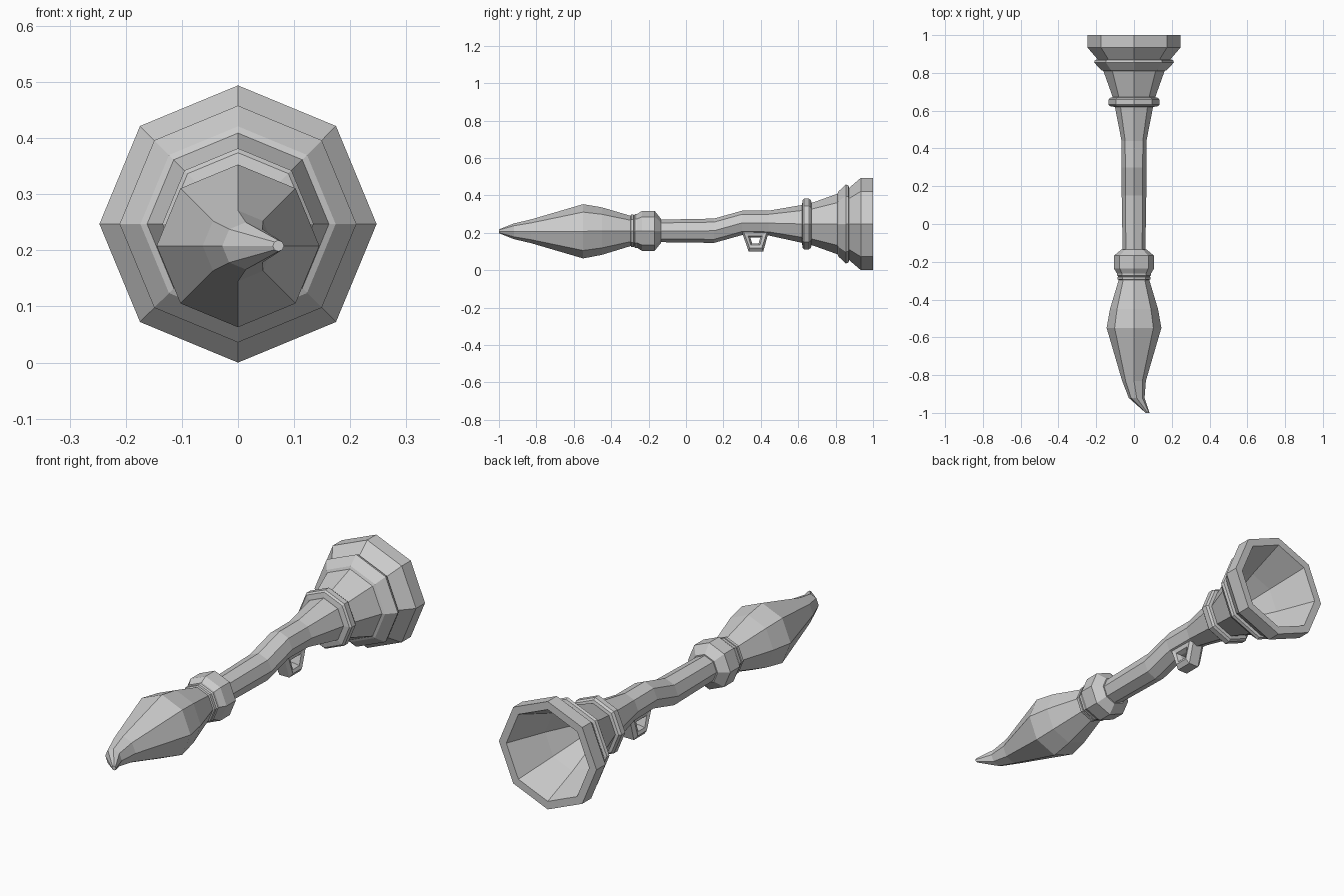
import bpy, bmesh, math


def finish(name, bm):
    bmesh.ops.recalc_face_normals(bm, faces=bm.faces)
    me = bpy.data.meshes.new(name)
    bm.to_mesh(me)
    bm.free()
    ob = bpy.data.objects.new(name, me)
    bpy.context.collection.objects.link(ob)
    return ob


def bridge(bm, a, b):
    n = len(a)
    for i in range(n):
        j = (i + 1) % n
        bm.faces.new((a[i], a[j], b[j], b[i]))


def loft(name, stations, sides=8):
    """Octagonal rings across the y axis; station = (y, radius, centre z, centre x)."""
    bm = bmesh.new()
    rings = []
    for y, r, z, *x in stations:
        cx = x[0] if x else 0
        rings.append([bm.verts.new((cx + r * math.cos(2 * math.pi * k / sides), y,
                                    z + r * math.sin(2 * math.pi * k / sides)))
                      for k in range(sides)])
    for a, b in zip(rings, rings[1:]):
        bridge(bm, a, b)
    bm.faces.new(rings[0])
    bm.faces.new(rings[-1])
    return finish(name, bm)


# Brush head with the tip curling to one side
loft("bristles", [(-1, 0.010, 0.208, 0.072), (-0.92, 0.042, 0.208, 0.014),
                  (-0.83, 0.063, 0.208), (-0.55, 0.145, 0.208),
                  (-0.45, 0.127, 0.209), (-0.28, 0.076, 0.21)])

# Thin band and large collar behind the bristles
loft("ferrule_band", [(-0.297, 0.078, 0.21), (-0.293, 0.087, 0.21),
                      (-0.280, 0.087, 0.21), (-0.276, 0.078, 0.21)])
loft("ferrule_collar", [(-0.282, 0.078, 0.21), (-0.272, 0.090, 0.21), (-0.262, 0.090, 0.21),
                        (-0.235, 0.107, 0.21), (-0.168, 0.107, 0.21), (-0.135, 0.066, 0.21)])

# Bent handle tube
loft("handle", [(-0.15, 0.060, 0.21), (0.15, 0.065, 0.211), (0.30, 0.065, 0.253),
                (0.44, 0.066, 0.252), (0.64, 0.105, 0.247)])

# Raised ring where the handle meets the bell
loft("bell_ring", [(0.620, 0.105, 0.247), (0.624, 0.127, 0.247), (0.632, 0.135, 0.247),
                   (0.658, 0.135, 0.247), (0.668, 0.127, 0.247), (0.672, 0.108, 0.247)])

# Flared hollow bell
loft("bell", [(0.64, 0.108, 0.247), (0.67, 0.112, 0.247), (0.81, 0.162, 0.247),
              (0.815, 0.174, 0.247), (0.855, 0.211, 0.247), (0.868, 0.207, 0.247),
              (0.872, 0.193, 0.247), (0.935, 0.247, 0.247), (1.0, 0.247, 0.247),
              (1.0, 0.210, 0.247), (0.82, 0.140, 0.247), (0.65, 0.06, 0.247)])

# Trigger loop under the handle: bevelled trapezoid frame
bm = bmesh.new()
outer = (0.295, 0.445, 0.335, 0.413, 0.215, 0.100)
side = (0.305, 0.435, 0.340, 0.406, 0.212, 0.120)
lip = (0.332, 0.409, 0.347, 0.395, 0.184, 0.134)
hole = (0.343, 0.398, 0.354, 0.388, 0.176, 0.143)
loops = []
for (ya, yb, yc, yd, top, bot), x in ((outer, 0.025), (side, 0.040), (lip, 0.034), (hole, 0.015),
                                      (hole, -0.015), (lip, -0.034), (side, -0.040), (outer, -0.025)):
    loops.append([bm.verts.new(p) for p in
                  ((x, ya, top), (x, yb, top), (x, yd, bot), (x, yc, bot))])
for i, ring in enumerate(loops):
    bridge(bm, ring, loops[(i + 1) % len(loops)])
finish("trigger_loop", bm)
